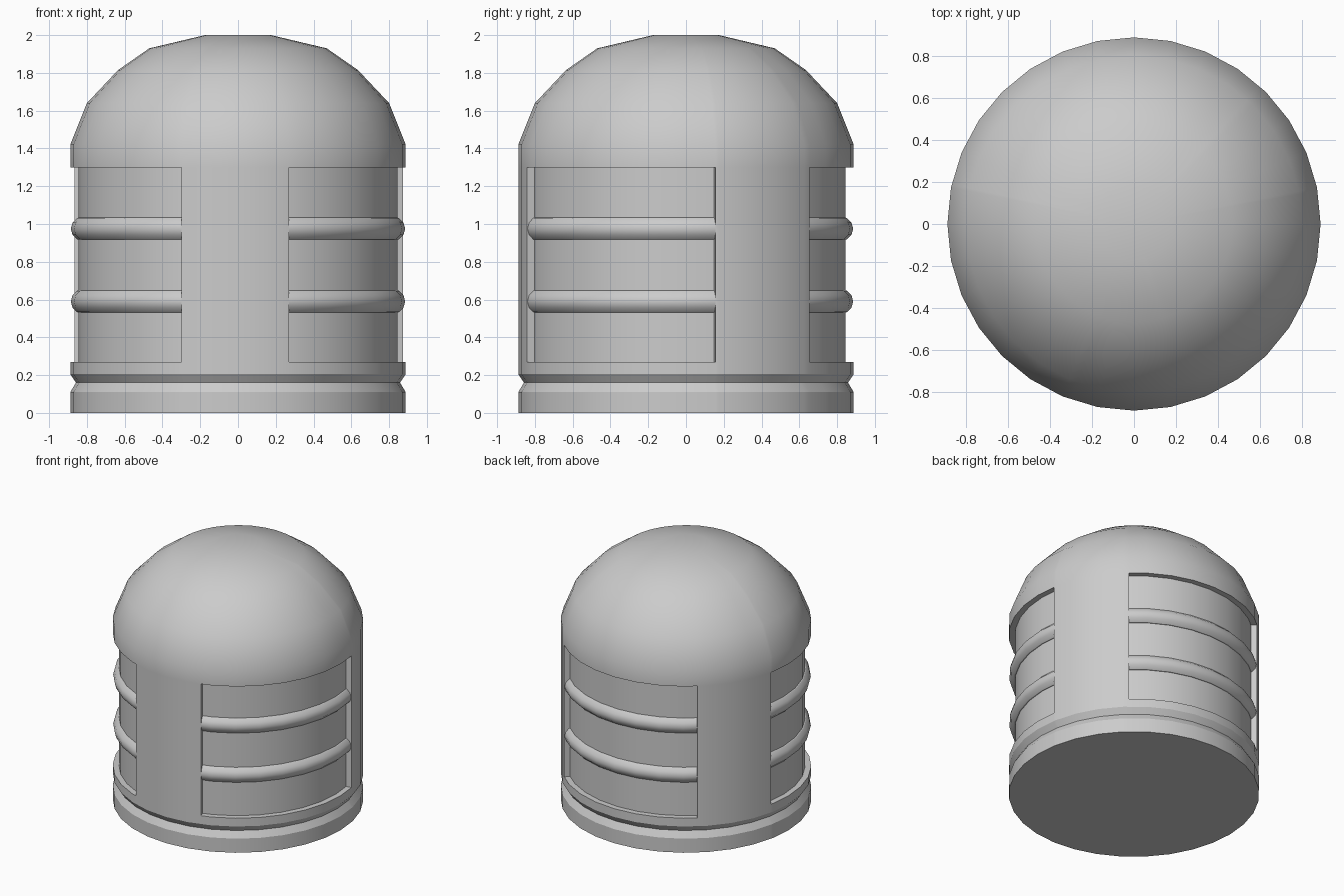
import bpy, bmesh, math
from math import radians, cos, sin, pi

if "Cube" in bpy.data.objects:
    bpy.data.objects.remove(bpy.data.objects["Cube"])

SEG = 32
R_OUT, R_IN = 0.888, 0.845
Z_LOW, Z_HIGH = 0.27, 1.30
WINDOWS = [(-72.3 + 120 * k, 10.2 + 120 * k) for k in range(3)]

grey = bpy.data.materials.new("plain_grey")
grey.diffuse_color = (0.6, 0.6, 0.6, 1)
grey.use_nodes = True
grey.node_tree.nodes["Principled BSDF"].inputs["Base Color"].default_value = grey.diffuse_color


def finish(obj):
    obj.data.materials.append(grey)
    bpy.ops.object.select_all(action='DESELECT')
    obj.select_set(True)
    bpy.context.view_layer.objects.active = obj
    bpy.ops.object.shade_smooth_by_angle(angle=radians(30))


def in_window(deg):
    return any((deg - a) % 360 < (b - a) for a, b in WINDOWS)


def point(r, deg, z):
    # point on the 32-sided outline, kept on the flat side between corners
    step = 360 / SEG
    off = (deg % step) - step / 2
    rr = r * cos(pi / SEG) / cos(radians(off))
    return (rr * cos(radians(deg)), rr * sin(radians(deg)), z)


# Domed shell: turned profile with three recessed windows
profile = [(R_OUT, 0), (R_OUT, 0.11), (0.858, 0.16), (R_OUT, 0.205),
           (R_OUT, Z_LOW), (R_OUT, Z_HIGH), (R_OUT, 1.42), (0.80, 1.64),
           (0.635, 1.815), (0.47, 1.93), (0.175, 2.0)]
angles = [i * 360 / SEG for i in range(SEG)]
angles += [a % 360 for w in WINDOWS for a in w]
angles.sort()
n = len(angles)

bm = bmesh.new()
rings = [[bm.verts.new(point(r, a, z)) for a in angles] for r, z in profile]
low, high = [[bm.verts.new(point(R_IN, a, z)) for a in angles]
             for z in (Z_LOW, Z_HIGH)]
for i in range(n):
    j = (i + 1) % n
    mid = (angles[i] + ((angles[j] - angles[i]) % 360) / 2) % 360
    prev = (angles[i] - ((angles[i] - angles[i - 1]) % 360) / 2) % 360
    for k in range(len(profile) - 1):
        a, b = rings[k], rings[k + 1]
        if profile[k][1] == Z_LOW and in_window(mid):
            # recessed wall with sill and lintel
            bm.faces.new((low[i], low[j], high[j], high[i]))
            bm.faces.new((a[i], a[j], low[j], low[i]))
            bm.faces.new((high[i], high[j], b[j], b[i]))
        else:
            bm.faces.new((a[i], a[j], b[j], b[i]))
        # upright jamb where a window begins or ends
        if profile[k][1] == Z_LOW and in_window(mid) != in_window(prev):
            bm.faces.new((a[i], low[i], high[i], b[i]))
bm.faces.new(rings[0][::-1])
bm.faces.new(rings[-1])
bmesh.ops.delete(bm, geom=[v for v in bm.verts if not v.link_faces], context='VERTS')
bmesh.ops.recalc_face_normals(bm, faces=bm.faces[:])
mesh = bpy.data.meshes.new("domed_shell")
bm.to_mesh(mesh)
bm.free()
shell = bpy.data.objects.new("domed_shell", mesh)
bpy.context.collection.objects.link(shell)
finish(shell)

# Round bars crossing the windows
for name, z in (("lower_bar", 0.59), ("upper_bar", 0.975)):
    bpy.ops.mesh.primitive_torus_add(major_segments=SEG, minor_segments=12,
                                     major_radius=0.82, minor_radius=0.065,
                                     location=(0, 0, z))
    bar = bpy.context.object
    bar.name = name
    finish(bar)
